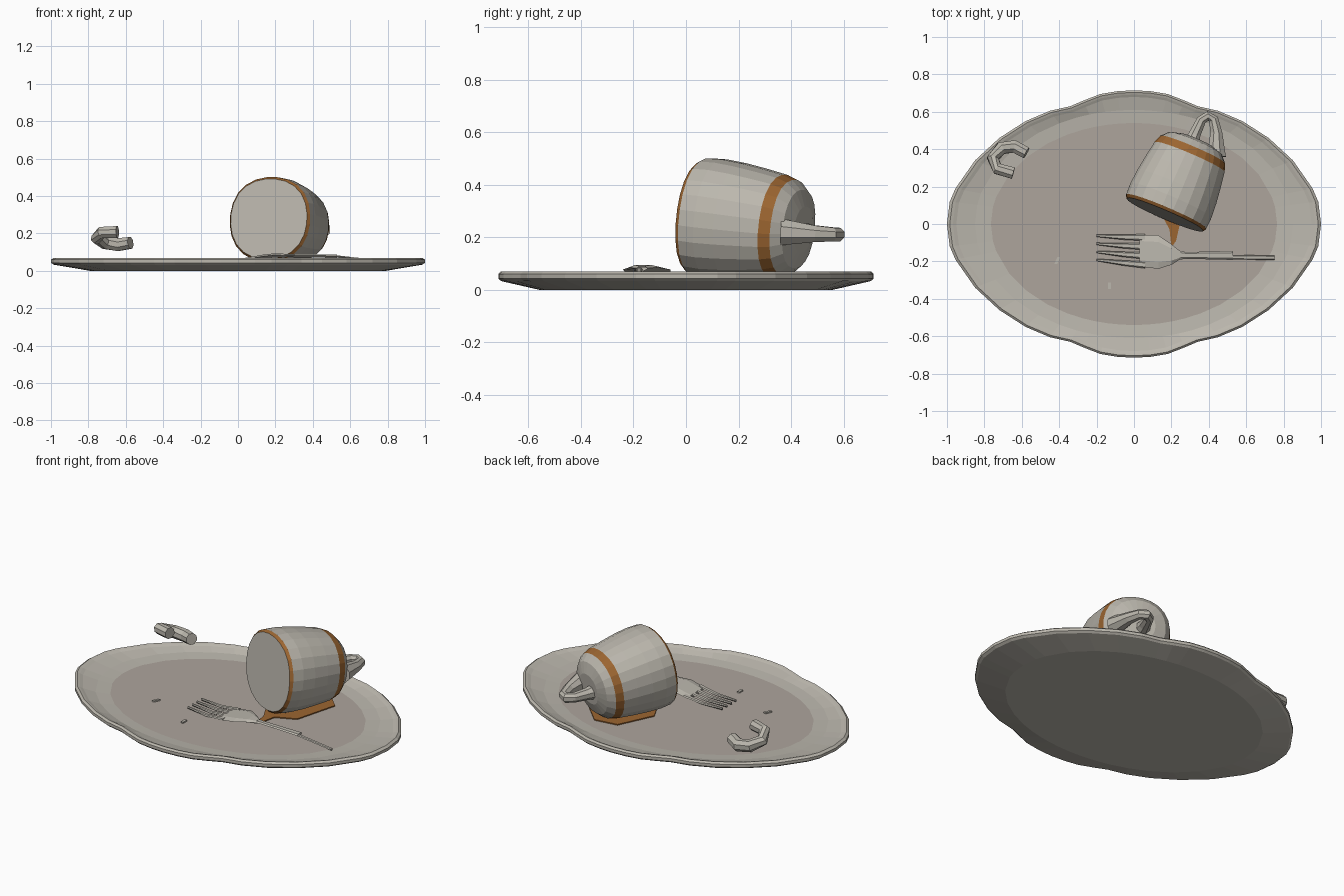
import bpy, bmesh, math
from mathutils import Vector

if "Cube" in bpy.data.objects:
    bpy.data.objects.remove(bpy.data.objects["Cube"])


def material(name, rgb):
    m = bpy.data.materials.new(name)
    m.diffuse_color = (*rgb, 1)
    m.use_nodes = True
    m.node_tree.nodes["Principled BSDF"].inputs["Base Color"].default_value = m.diffuse_color
    return m


CHINA = material("grey china", (0.50, 0.475, 0.42))
FLOOR = material("warm grey", (0.42, 0.375, 0.335))
BROWN = material("brown glaze", (0.33, 0.13, 0.03))


def loft(name, rings, mats, cap=True, rule=None):
    """Skin equal-length rings; rule(i) gives the material of strip i."""
    bm = bmesh.new()
    vr = [[bm.verts.new(p) for p in r] for r in rings]
    n = len(vr[0])
    for i in range(len(vr) - 1):
        for j in range(n):
            k = (j + 1) % n
            f = bm.faces.new((vr[i][j], vr[i][k], vr[i + 1][k], vr[i + 1][j]))
            f.material_index = rule(i) if rule else 0
    if cap:
        for i, r in ((-1, vr[0]), (len(vr) - 1, vr[-1])):
            c = bm.verts.new(sum((v.co for v in r), Vector()) / n)
            for j in range(n):
                f = bm.faces.new((r[j], r[(j + 1) % n], c))
                f.material_index = rule(i) if rule else 0
    bmesh.ops.recalc_face_normals(bm, faces=bm.faces)
    me = bpy.data.meshes.new(name)
    bm.to_mesh(me)
    bm.free()
    for m in mats:
        me.materials.append(m)
    ob = bpy.data.objects.new(name, me)
    bpy.context.collection.objects.link(ob)
    return ob


def tube(name, path, radii, sides=8):
    pts = [Vector(p) for p in path]
    rings = []
    for i, p in enumerate(pts):
        t = (pts[min(i + 1, len(pts) - 1)] - pts[max(i - 1, 0)]).normalized()
        a = t.cross(Vector((0, 0, 1))).normalized()
        b = a.cross(t)
        rings.append([p + radii[i] * (math.cos(q) * a + math.sin(q) * b)
                      for q in (2 * math.pi * (j + .5) / sides for j in range(sides))])
    return loft(name, rings, [CHINA])


def strip(name, path, thick, mat=CHINA):
    """Flat bar along x: path holds (x, y, top z, half width)."""
    rings = [[(x, y - w, z - thick * .4), (x, y - w * .6, z), (x, y + w * .6, z),
              (x, y + w, z - thick * .4), (x, y, z - thick)] for x, y, z, w in path]
    return loft(name, rings, [mat])


# Scalloped oval platter, outline mirrored from one quarter
quarter = [(1, 0), (.985, .12), (.955, .19), (.85, .34), (.72, .46), (.58, .55),
           (.45, .605), (.34, .63), (.27, .66), (.18, .695), (.09, .71), (0, .715)]
half = quarter + [(-x, y) for x, y in quarter[-2::-1]]
outline = half + [(x, -y) for x, y in half[-2:0:-1]]


def oval(a, b, z):
    return [(a * math.cos(t), b * math.sin(t), z)
            for t in (math.atan2(y / .715, x) for x, y in outline)]


def rim(s, z):
    return [(x * s, y * s, z) for x, y in outline]


loft("platter", [oval(.79, .56, 0), rim(.985, .033), rim(1, .043), rim(1, .06), rim(.985, .07),
                 rim(.968, .066), rim(.95, .06), oval(.85, .61, .046), oval(.765, .54, .04)],
     [CHINA, FLOOR], rule=lambda i: 1 if i == 8 else 0)

# Mug lying on its side, with glazed bands near both ends
front = Vector((.165, .05, .277))
axis = Vector((.15, .35, -.042)).normalized()
side = Vector((.92, -.394, 0)).normalized()
up = side.cross(axis).normalized()


def mug_ring(s, r):
    out = []
    for j in range(24):
        t = 2 * math.pi * (j + .5) / 24
        c, d = math.cos(t), math.sin(t)
        k = r * (1 + .035 * (1 - math.cos(4 * t)) / 2)   # slightly squared round
        out.append(front + axis * s + side * (k * c) + up * (k * d * .975))
    return out


profile = [(0, .222), (.016, .234), (.08, .237), (.16, .231), (.25, .219), (.335, .205),
           (.378, .19), (.415, .155), (.435, .09)]
loft("mug", [mug_ring(s, r) for s, r in profile], [CHINA, BROWN],
     rule=lambda i: 1 if i in (0, 5) else 0)

# Handle loop on the closed end
tube("mug_handle", [(.29, .39, .22), (.325, .48, .215), (.36, .555, .212), (.395, .578, .21),
                    (.425, .56, .21), (.44, .49, .213), (.44, .36, .22)],
     [.055, .034, .028, .028, .028, .034, .055])

# Broken handle hook balanced over the rim
tube("broken_handle", [(-.575, .38, .15), (-.64, .415, .14), (-.71, .405, .15), (-.755, .35, .175),
                       (-.73, .295, .205), (-.645, .272, .208)],
     [.034, .037, .036, .033, .033, .034])

# Spilled drink under the mug
spill = [(.19, -.03), (.2, -.125), (.225, -.09), (.245, 0), (.36, .05), (.43, .31),
         (.31, .43), (.17, .41), (.07, .2)]
loft("spill", [[(x, y, z) for x, y in spill] for z in (.038, .046)], [BROWN])

# Fork: handle, thin tail, head and four tines
strip("fork_handle", [(.2, -.165, .09, .03), (.28, -.168, .091, .018), (.53, -.168, .087, .024)], .018)
strip("fork_tail", [(.52, -.178, .084, .012), (.75, -.18, .058, .012)], .012)
strip("fork_head", [(.25, -.167, .091, .02), (.2, -.163, .094, .055), (.13, -.15, .086, .09),
                    (.03, -.142, .068, .085)], .022)
for i in range(4):
    strip(f"fork_tine_{i + 1}", [(.06, -.072 - .049 * i, .072, .018),
                                 (-.06, -.07 - .046 * i, .058, .014),
                                 (-.2, -.063 - .043 * i, .064, .006)], .014)

# Two small chips on the platter floor
for i, (x, y, lean) in enumerate([(-.41, -.195, .008), (-.13, -.33, 0)]):
    loft(f"chip_{i + 1}", [[(x - .008 - lean, y - .018, z), (x + .008 - lean, y - .018, z),
                            (x + .008 + lean, y + .018, z), (x - .008 + lean, y + .018, z)]
                           for z in (.035, .048)], [CHINA])
